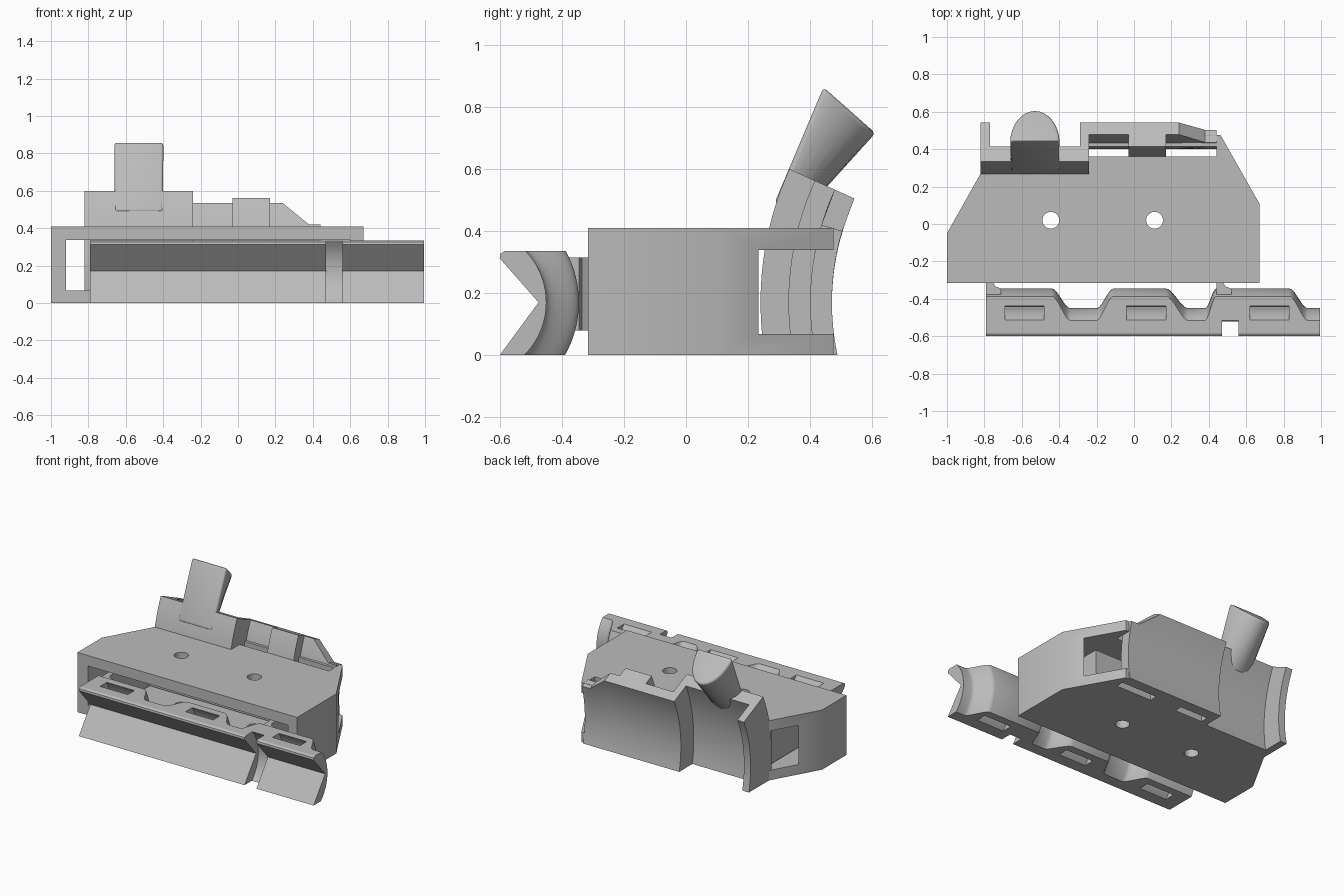
import bpy, bmesh, math

if "Cube" in bpy.data.objects:
    bpy.data.objects.remove(bpy.data.objects["Cube"])

grey = bpy.data.materials.new("plain_grey")
grey.diffuse_color = (0.5, 0.5, 0.5, 1)
grey.use_nodes = True
grey.node_tree.nodes["Principled BSDF"].inputs["Base Color"].default_value = grey.diffuse_color

CY, CZ = 1.28, 0.17       # axis of the concave back
BY = -0.69                # axis of the convex bar
TOP = math.radians(24.4)  # radial cut of the back walls


def loft(name, sections, smooth=True):
    """Join equal closed loops into a capped solid."""
    bm = bmesh.new()
    rings = [[bm.verts.new(p) for p in s] for s in sections]
    n = len(rings[0])
    for a, b in zip(rings, rings[1:]):
        for i in range(n):
            j = (i + 1) % n
            bm.faces.new((a[i], a[j], b[j], b[i]))
    bm.faces.new(rings[0][::-1])
    bm.faces.new(rings[-1])
    bmesh.ops.recalc_face_normals(bm, faces=bm.faces)
    me = bpy.data.meshes.new(name)
    bm.to_mesh(me)
    bm.free()
    me.materials.append(grey)
    ob = bpy.data.objects.new(name, me)
    bpy.context.collection.objects.link(ob)
    if smooth:
        smooth_edges(ob)
    return ob


def activate(ob):
    bpy.ops.object.select_all(action='DESELECT')
    ob.select_set(True)
    bpy.context.view_layer.objects.active = ob


def smooth_edges(ob):
    activate(ob)
    bpy.ops.object.shade_smooth_by_angle(angle=math.radians(30))


def prism(name, outline, z0, z1):
    return loft(name, [[(x, y, z) for x, y in outline] for z in (z0, z1)], False)


def box(name, x0, x1, y0, y1, z0, z1):
    return prism(name, [(x0, y0), (x1, y0), (x1, y1), (x0, y1)], z0, z1)


def cut(ob, cutters):
    for c in cutters:
        m = ob.modifiers.new("cut", 'BOOLEAN')
        m.operation, m.solver, m.object = 'DIFFERENCE', 'EXACT', c
        activate(ob)
        bpy.ops.object.modifier_apply(modifier=m.name)
        bpy.data.objects.remove(c)


def back_wall(name, r0, r1, stations):
    """Curved wall between two radii; stations are (x, top angle)."""
    def arc(r, a):
        top = CZ + r * math.sin(a)
        return [(CY - math.sqrt(r * r - (top * i / 16 - CZ) ** 2), top * i / 16)
                for i in range(17)]
    return loft(name, [[(x, y, z) for y, z in arc(r0, a) + arc(r1, a)[::-1]]
                       for x, a in stations])


# Housing: hollow box with slanted corners, open at the front and both slants
housing = prism("housing", [(-1, -0.315), (0.67, -0.315), (0.67, 0.11), (0.463, 0.475),
                            (-0.265, 0.475), (-0.265, 0.30), (-0.8, 0.30), (-0.82, 0.27),
                            (-1, -0.05)], 0, 0.41)
circle = [(0.045 * math.cos(i * math.pi / 16), 0.045 * math.sin(i * math.pi / 16))
          for i in range(32)]
cut(housing, [box("cavity", -0.92, 0.6, -1, 1, 0.068, 0.338)]
    + [prism("pin_hole", [(px + x, 0.02 + y) for x, y in circle], -1, 1)
       for px in (-0.445, 0.11)]
    + [box("strap_slot", a, b, 0.36, 0.415, -1, 1) for a, b in ((-0.24, -0.03), (0.17, 0.44))])
smooth_edges(housing)

# Curved walls along the back
back_wall("lever_wall", 0.95, 1.04, [(-0.82, TOP), (-0.24, TOP)])
back_wall("end_fin", 0.81, 0.96, [(-0.82, TOP), (-0.77, TOP)])
back_wall("step_wall", 0.81, 0.96, [(-0.29, TOP), (-0.24, TOP)])
back_wall("back_plate", 0.81, 0.88,
          [(-0.245, TOP), (0.24, TOP), (0.38, math.radians(16.5)), (0.44, math.radians(16.5))])
back_wall("centre_block", 0.812, 0.95, [(-0.03, TOP), (0.17, TOP)])


# Handle: half-round section, widening towards the top
def handle_section(f, b, half):
    pts = [(-half, 0)] + [(-half * math.cos(i * math.pi / 16), math.sin(i * math.pi / 16))
                          for i in range(1, 16)] + [(half, 0)]
    return [(-0.53 + x, f[0] + u * (b[0] - f[0]), f[1] + u * (b[1] - f[1])) for x, u in pts]


handle = loft("handle", [handle_section((0.285, 0.49), (0.37, 0.45), 0.13),
                         handle_section((0.443, 0.863), (0.61, 0.715), 0.132)], False)
bev = handle.modifiers.new("round", 'BEVEL')
bev.width, bev.segments, bev.angle_limit = 0.03, 4, math.radians(40)
activate(handle)
bpy.ops.object.modifier_apply(modifier="round")
smooth_edges(handle)

# Front bar: grooved front, convex wavy back
HI, LO = 0.345, 0.24
WAVE = [(-0.44, -0.34, HI, LO), (-0.20, -0.11, LO, HI), (0.17, 0.29, HI, LO),
        (0.38, 0.44, LO, HI), (0.83, 0.93, HI, LO)]


def bar_section(x, r):
    front = [(-0.6, 0), (-0.475, CZ), (-0.6, 0.312), (-0.598, 0.326), (-0.585, 0.335)]
    zs = [0.335 * (1 - i / 16) for i in range(17)]
    return [(x, y, z) for y, z in
            front + [(BY + math.sqrt(r * r - (z - CZ) ** 2), z) for z in zs]]


stations = [(-0.79, HI)]
for x0, x1, r0, r1 in WAVE:
    for i in range(11):
        t = i / 10
        stations.append((x0 + (x1 - x0) * t, r0 + (r1 - r0) * t * t * (3 - 2 * t)))
stations.append((0.995, LO))
bar = loft("front_bar", [bar_section(x, r) for x, r in stations], False)


def ring_cutter(x0, x1, r0, r1):
    """Half ring around the bar axis."""
    ang = [math.radians(-88 + 11 * i) for i in range(17)]
    prof = [(r1, a) for a in ang] + [(r0, a) for a in reversed(ang)]
    return loft("ring_cutter", [[(x, BY + r * math.cos(a), CZ + r * math.sin(a))
                                 for r, a in prof] for x in (x0, x1)], False)


# Curved strap channels and the gap that splits the bar front
cut(bar, [ring_cutter(a, a + 0.21, 0.243, 0.30) for a in (-0.69, -0.04, 0.62)]
    + [ring_cutter(0.47, 0.56, 0.02, 0.24)])
smooth_edges(bar)

# Slider inside the housing: two flared arms and a cross piece
for name, x in (("left_arm", -0.79), ("right_arm", 0.44)):
    prism(name, [(x, -0.40), (x + 0.08, -0.40), (x + 0.08, -0.345), (x + 0.05, -0.335),
                 (x + 0.035, -0.31), (x + 0.035, 0.2), (x, 0.2)], 0.08, 0.315)
box("slider_bridge", -0.79, 0.475, 0.12, 0.2, 0.08, 0.315)
